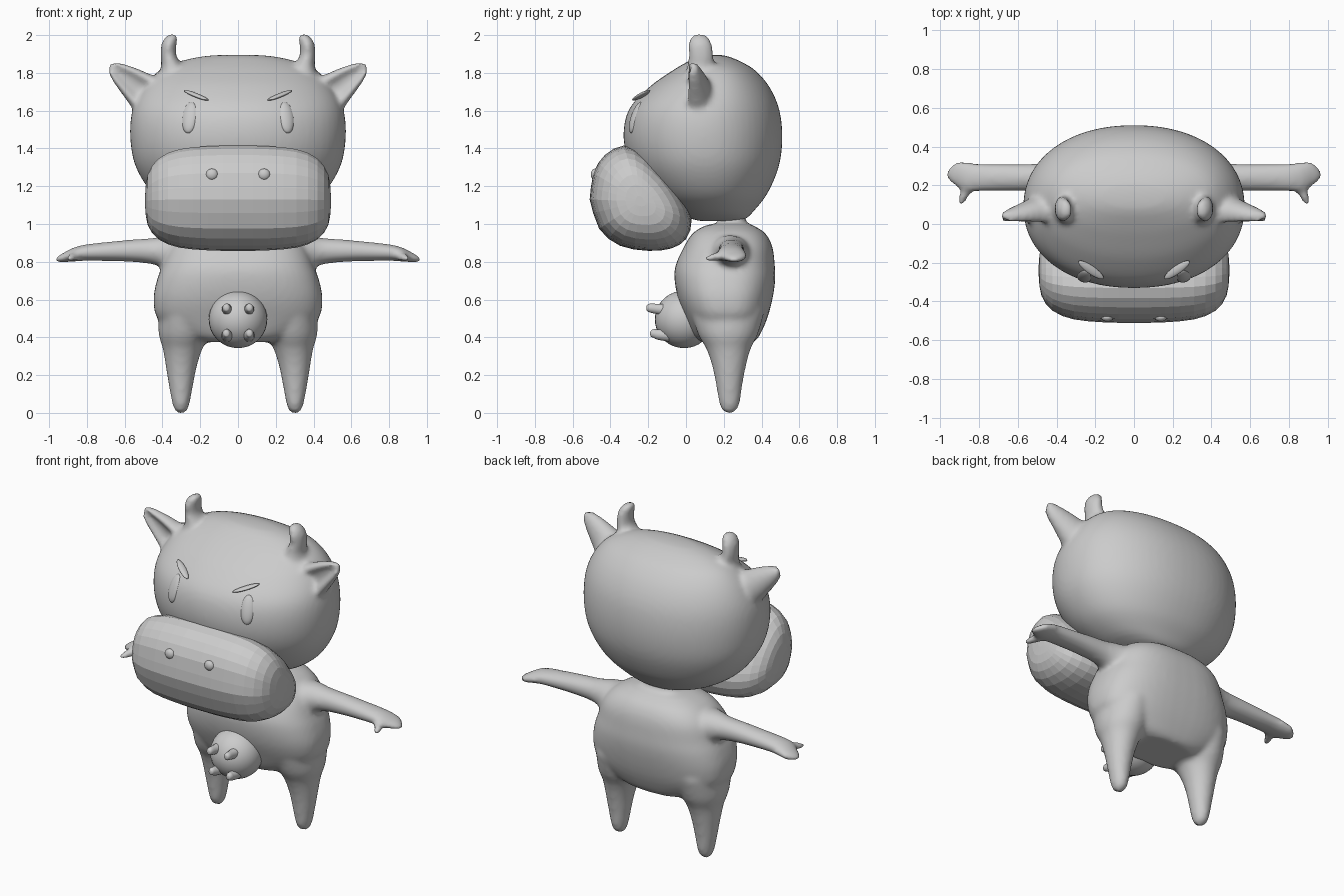
import bpy, bmesh, math
from mathutils import Vector, Matrix

if "Cube" in bpy.data.objects:
    bpy.data.objects.remove(bpy.data.objects["Cube"])

X, Y, Z = Vector((1, 0, 0)), Vector((0, 1, 0)), Vector((0, 0, 1))
grey = bpy.data.materials.new("plain grey")
grey.diffuse_color = (0.6, 0.6, 0.6, 1)
grey.use_nodes = True
grey.node_tree.nodes["Principled BSDF"].inputs["Base Color"].default_value = grey.diffuse_color


def dense(rows, k=5):
    """Catmull-Rom interpolation of the section rows."""
    out = []
    for i in range(len(rows) - 1):
        p = [rows[max(i - 1, 0)], rows[i], rows[i + 1], rows[min(i + 2, len(rows) - 1)]]
        for j in range(k):
            t = j / k
            out.append([b + 0.5 * t * (c - a + t * (2 * a - 5 * b + 4 * c - d + t * (3 * (b - c) + d - a)))
                        for a, b, c, d in zip(*p)])
    return out + [list(rows[-1])]


def loft(bm, rows, u, v, side=1, n=32, e=2.0, scoop=0.0):
    """Rows are (x, y, z, half size along u, half size along v)."""
    rings = []
    for x, y, z, a, b in dense(rows):
        ring = []
        for i in range(n):
            t = 2 * math.pi * i / n
            c, s = math.cos(t), math.sin(t)
            q = Vector((x, y, z)) + u * a * math.copysign(abs(c) ** (2 / e), c)
            w = b * math.copysign(abs(s) ** (2 / e), s)
            if scoop and s < 0:
                w += b * scoop * max(0, 1 - (c / 0.7) ** 2)
            q += v * w
            ring.append(bm.verts.new((q.x * side, q.y, q.z)))
        rings.append(ring)
    for r0, r1 in zip(rings, rings[1:]):
        for i in range(n):
            j = (i + 1) % n
            bm.faces.new((r0[i], r0[j], r1[j], r1[i]))
    bm.faces.new(rings[0][::-1])
    bm.faces.new(rings[-1])


def finish(name, bm, smooth=True, blend=0):
    bmesh.ops.recalc_face_normals(bm, faces=bm.faces[:])
    me = bpy.data.meshes.new(name)
    bm.to_mesh(me)
    bm.free()
    me.materials.append(grey)
    ob = bpy.data.objects.new(name, me)
    bpy.context.collection.objects.link(ob)
    if blend:
        m = ob.modifiers.new("fuse", 'REMESH')
        m.mode, m.voxel_size, m.use_smooth_shade = 'VOXEL', 0.015, True
        m = ob.modifiers.new("soften", 'SMOOTH')
        m.factor, m.iterations = 0.5, blend
    for f in me.polygons:
        f.use_smooth = smooth
    return ob


def ball(name, loc, size, rot=None, seg=20):
    bm = bmesh.new()
    mat = Matrix.Translation(loc) @ (rot or Matrix()) @ Matrix.Diagonal((*size, 1))
    bmesh.ops.create_uvsphere(bm, u_segments=seg, v_segments=seg // 2 + 2, radius=1, matrix=mat)
    return finish(name, bm)


def stack(rows):
    """(z, half width, y front, y back) to loft rows."""
    return [(0, (f + b) / 2, z, w, (b - f) / 2) for z, w, f, b in rows]


# Head with ears and horns
bm = bmesh.new()
loft(bm, stack([(1.015, .10, .08, .28), (1.03, .20, .02, .32), (1.07, .32, -.07, .36), (1.16, .45, -.19, .43),
                (1.3, .54, -.29, .49), (1.45, .57, -.33, .51), (1.6, .56, -.305, .495), (1.72, .505, -.20, .445),
                (1.81, .42, -.075, .37), (1.86, .31, .01, .29), (1.888, .18, .07, .22), (1.896, .05, .12, .17)]),
     X, Y, n=64, e=2.15)
ear_u = Vector((-.58, 0, .81))
for s in (1, -1):
    loft(bm, [(.40, .07, 1.64, .15, .12), (.50, .06, 1.70, .105, .085), (.57, .05, 1.755, .08, .062),
              (.63, .04, 1.80, .056, .045), (.67, .035, 1.832, .03, .028), (.682, .035, 1.842, .01, .01)],
         ear_u, Y, s, scoop=0.8)
    loft(bm, [(.345, .08, 1.74, .09, .10), (.35, .08, 1.83, .058, .075), (.368, .08, 1.89, .042, .066),
              (.366, .075, 1.95, .04, .062), (.353, .072, 1.985, .034, .05), (.346, .07, 2.006, .015, .02)], X, Y, s)
finish("head", bm, blend=6)

# Muzzle: one side profile scaled towards the ends
bm = bmesh.new()
profile = dense([(-.51, 1.13), (-.49, 1.27), (-.43, 1.365), (-.33, 1.415), (-.22, 1.37), (-.10, 1.26), (-.01, 1.13),
                 (.03, 1.02), (.0, .92), (-.08, .87), (-.2, .858), (-.35, .885), (-.46, .975), (-.51, 1.13)], 2)[:-1]
steps = [(0, 1), (.08, 1), (.16, .99), (.24, .97), (.31, .935), (.37, .87), (.42, .77), (.455, .64), (.478, .48), (.488, .3), (.492, .1)]
steps = [(-x, k) for x, k in steps[:0:-1]] + steps
rings = [[bm.verts.new((x, -.24 + (y + .24) * k, 1.12 + (z - 1.12) * k)) for y, z in profile] for x, k in steps]
for r0, r1 in zip(rings, rings[1:]):
    for i in range(len(r0)):
        j = (i + 1) % len(r0)
        bm.faces.new((r0[i], r0[j], r1[j], r1[i]))
bm.faces.new(rings[0][::-1])
bm.faces.new(rings[-1])
finish("muzzle", bm, smooth=False)

# Body with legs, arms and hands
bm = bmesh.new()
loft(bm, stack([(.375, .20, .08, .36), (.41, .31, .04, .39), (.5, .425, .0, .43), (.6, .447, -.04, .457),
                (.7, .43, -.06, .472), (.78, .40, -.055, .47), (.88, .36, -.01, .457), (.95, .29, .035, .42),
                (.99, .20, .10, .36), (1.01, .12, .17, .32), (1.06, .11, .18, .31)]), X, Y, n=48, e=2.6)
for s in (1, -1):
    loft(bm, [(.28, .22, .55, .14, .20), (.285, .222, .42, .135, .16), (.293, .225, .34, .105, .118),
              (.30, .228, .25, .083, .09), (.302, .229, .15, .065, .07), (.302, .23, .06, .048, .056),
              (.302, .23, .02, .036, .042), (.302, .23, 0, .018, .02)], X, Y, s)
    loft(bm, [(.28, .23, .83, .14, .11), (.37, .235, .845, .10, .095), (.45, .24, .856, .075, .07),
              (.58, .24, .858, .07, .058), (.72, .24, .853, .07, .049), (.81, .24, .848, .073, .043),
              (.87, .242, .838, .078, .037), (.92, .258, .824, .062, .026), (.95, .256, .814, .04, .018),
              (.968, .254, .808, .018, .01)], Y, Z, s)
    # thumb
    loft(bm, [(.85, .20, .835, .035, .028), (.875, .15, .825, .028, .022), (.892, .105, .815, .016, .016)],
         X, Z, s, n=16)
finish("body", bm, blend=6)

# Udder and teats
ball("udder", (0, -.01, .495), (.155, .155, .152), seg=32)
for s in (1, -1):
    side = "right" if s > 0 else "left"
    for tag, z, tip in (("upper", .555, -.21), ("lower", .42, -.19)):
        bm = bmesh.new()
        loft(bm, [(.055, -.09, z - .01, .034, .034), (.059, -.15, z - .005, .025, .028), (.061, tip + .02, z, .021, .024),
                  (.061, tip + .004, z, .014, .016), (.061, tip, z, .004, .004)], X, Z, s, n=14)
        finish(f"{tag}_teat_{side}", bm)
    # Face details
    ball(f"nostril_{side}", (.138 * s, -.482, 1.262), (.032, .022, .031))
    tilt = Matrix.Rotation(math.radians(20) * s, 4, 'Z') @ Matrix.Rotation(math.radians(-19), 4, 'X')
    ball(f"eye_{side}", (.255 * s, -.264, 1.563), (.044, .026, .087), tilt)
    # Eyebrow: a thin sliver running from inner low to outer high
    a, b = Vector((.157 * s, -.27, 1.655)), Vector((.287 * s, -.18, 1.708))
    rot = (b - a).to_track_quat('X', 'Z').to_matrix().to_4x4()
    ball(f"eyebrow_{side}", (a + b) / 2 + Vector((0, -.012, 0)), ((b - a).length / 2, .022, .011), rot)
